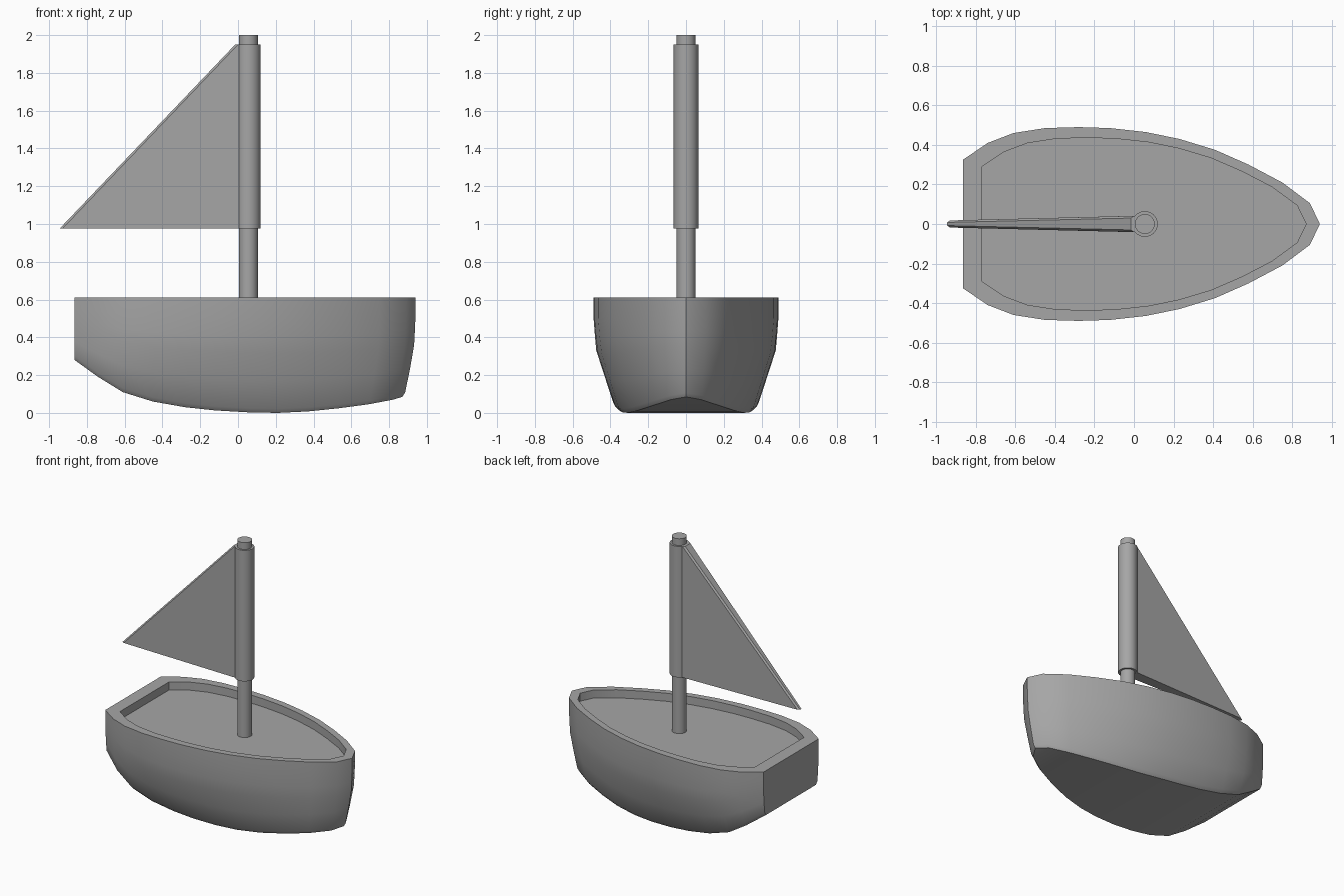
import bpy
import bmesh
import math

cube = bpy.data.objects.get("Cube")
if cube:
    bpy.data.objects.remove(cube, do_unlink=True)

# Single plain grey
GREY = (0.38, 0.38, 0.38, 1.0)
grey = bpy.data.materials.new("plain_grey")
grey.use_nodes = True
grey.diffuse_color = GREY
bsdf = next(n for n in grey.node_tree.nodes if n.type == "BSDF_PRINCIPLED")
bsdf.inputs["Base Color"].default_value = GREY


def finish(name, bm, angle):
    """Turn a bmesh into a shaded, coloured object."""
    bmesh.ops.recalc_face_normals(bm, faces=bm.faces)
    mesh = bpy.data.meshes.new(name)
    bm.to_mesh(mesh)
    bm.free()
    obj = bpy.data.objects.new(name, mesh)
    bpy.context.collection.objects.link(obj)
    mesh.materials.append(grey)
    bpy.ops.object.select_all(action="DESELECT")
    obj.select_set(True)
    bpy.context.view_layer.objects.active = obj
    bpy.ops.object.shade_smooth_by_angle(angle=math.radians(angle))
    return obj


def bridge(bm, lower, upper):
    """Join two closed rings of equal length with quads."""
    n = len(lower)
    for i in range(n):
        j = (i + 1) % n
        bm.faces.new((lower[i], lower[j], upper[j], upper[i]))


def cylinder(name, radius, low, high, x):
    bm = bmesh.new()
    rings = []
    for z in (low, high):
        rings.append([bm.verts.new((x + radius * math.cos(a), radius * math.sin(a), z))
                      for a in (math.tau * i / 32 for i in range(32))])
    bridge(bm, *rings)
    for ring in rings:
        bm.faces.new(ring)
    return finish(name, bm, 40)


# Hull stations from stern to bow: x, half width, keel height
STATIONS = [
    (-0.865, 0.325, 0.28), (-0.74, 0.41, 0.19), (-0.61, 0.46, 0.11),
    (-0.45, 0.485, 0.06), (-0.28, 0.49, 0.03), (-0.12, 0.485, 0.013),
    (0.06, 0.465, 0.003), (0.23, 0.43, 0.0), (0.41, 0.375, 0.008),
    (0.58, 0.30, 0.024), (0.75, 0.21, 0.045), (0.89, 0.105, 0.07),
    (0.94, 0.0, 0.085),
]
RIM, DECK = 0.61, 0.55
FLARE = [(0.0, 0.75), (0.33, 0.97), (0.5, 1.0), (RIM, 1.0)]


def flare(z):
    """Width factor of the hull side at a height."""
    for (z0, f0), (z1, f1) in zip(FLARE, FLARE[1:]):
        if z <= z1:
            return f0 + (f1 - f0) * (z - z0) / (z1 - z0)
    return 1.0


def ring(bm, place):
    """Closed mirrored outline; place gives a point for each station."""
    half = [place(*s) for s in STATIONS]
    mirrored = [(x, -y, z) for x, y, z in half[-2::-1]]
    return [bm.verts.new(p) for p in half + mirrored]


def cap(bm, loop):
    """Fill an outline with strips running across the hull."""
    n = len(loop)
    for i in range(len(STATIONS) - 2):
        bm.faces.new((loop[i], loop[i + 1], loop[n - 2 - i], loop[n - 1 - i]))
    m = len(STATIONS) - 1
    bm.faces.new((loop[m - 1], loop[m], loop[m + 1]))


def side_row(t, lift, inset):
    def place(x, w, keel):
        z = keel + lift + (RIM - keel - lift) * t
        f = flare(z) * inset
        return (x * (1 - 0.33 * (1 - f)) if x > 0 else x, w * f, z)
    return place


def inner_row(height):
    def place(x, w, keel):
        return (-0.77 + (x + 0.865) * 0.909, w * 0.89, height)
    return place


# Hull with raised rim and sunken deck
bm = bmesh.new()
rows = [side_row(0, 0, 0.96), side_row(0, 0.022, 1)]
rows += [side_row(t, 0.022, 1) for t in (0.25, 0.5, 0.65, 0.82, 1)]
rows += [inner_row(RIM), inner_row(DECK)]
rings = [ring(bm, r) for r in rows]
for a, b in zip(rings, rings[1:]):
    bridge(bm, a, b)
cap(bm, rings[0])
cap(bm, rings[-1])
finish("hull", bm, 38)

# Mast and the sleeve that holds the sail
MAST_X = 0.055
cylinder("mast", 0.05, DECK - 0.01, 2.0, MAST_X)
cylinder("sail_sleeve", 0.065, 0.975, 1.95, MAST_X)

# Triangular sail, thinner toward its tip, with a chamfered trailing edge
bm = bmesh.new()
foot = [(0.03, 0.042), (-0.93, 0.018), (-0.945, 0.008)]
head = [(0.03, 0.042), (0.0, 0.041), (-0.015, 0.03)]
loops = []
for outline, z in ((foot, 0.975), (head, 1.95)):
    points = outline + [(x, -y) for x, y in reversed(outline)]
    loops.append([bm.verts.new((x, y, z)) for x, y in points])
bridge(bm, *loops)
for loop in loops:
    bm.faces.new(loop)
finish("sail", bm, 20)
